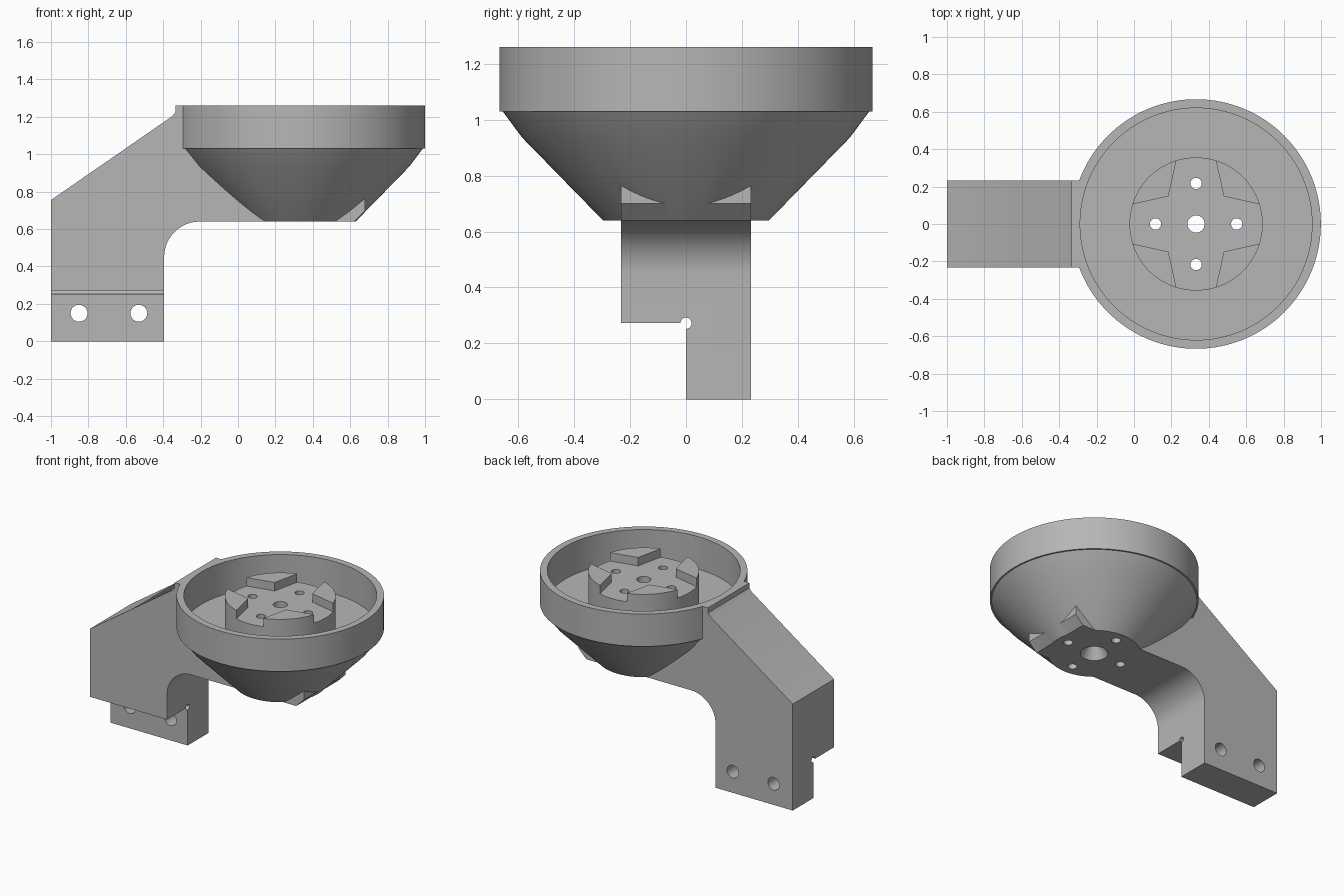
import bpy, bmesh
from math import radians, pi, sin, cos
from mathutils import Matrix, Vector

cube = bpy.data.objects.get("Cube")
if cube:
    bpy.data.objects.remove(cube, do_unlink=True)

GREY = (0.47, 0.47, 0.47, 1)
grey = bpy.data.materials.new("matte_grey")
grey.use_nodes = True
grey.diffuse_color = GREY
grey.node_tree.nodes["Principled BSDF"].inputs["Base Color"].default_value = GREY

BOWL_X = 0.332       # bowl axis
HALF_WIDTH = 0.232   # arm half width
TOP = 1.26
FLOOR = 1.03
BASE = 0.64


def finish(bm, name):
    bmesh.ops.remove_doubles(bm, verts=bm.verts, dist=1e-5)
    bmesh.ops.recalc_face_normals(bm, faces=bm.faces)
    mesh = bpy.data.meshes.new(name)
    bm.to_mesh(mesh)
    bm.free()
    mesh.materials.append(grey)
    obj = bpy.data.objects.new(name, mesh)
    bpy.context.collection.objects.link(obj)
    return obj


def prism(name, points, direction):
    """Extrude a closed 3D polygon along a direction."""
    bm = bmesh.new()
    face = bm.faces.new([bm.verts.new(p) for p in points])
    moved = bmesh.ops.extrude_face_region(bm, geom=[face])["geom"]
    verts = [v for v in moved if isinstance(v, bmesh.types.BMVert)]
    bmesh.ops.translate(bm, verts=verts, vec=direction)
    return finish(bm, name)


def lathe(name, profile, steps=128):
    """Spin an (r, z) profile that starts and ends on the bowl axis."""
    bm = bmesh.new()
    verts = [bm.verts.new((BOWL_X + r, 0, z)) for r, z in profile]
    edges = [bm.edges.new(pair) for pair in zip(verts, verts[1:])]
    bmesh.ops.spin(bm, geom=verts + edges, cent=(BOWL_X, 0, 0), axis=(0, 0, 1),
                   angle=2 * pi, steps=steps, use_merge=True)
    return finish(bm, name)


def rod(name, centre, axis, radius, length, radius_end=None):
    """Cylinder or cone centred on a point, along an axis."""
    bm = bmesh.new()
    turn = Vector((0, 0, 1)).rotation_difference(Vector(axis)).to_matrix().to_4x4()
    bmesh.ops.create_cone(bm, cap_ends=True, segments=40, radius1=radius,
                          radius2=radius if radius_end is None else radius_end,
                          depth=length, matrix=Matrix.Translation(centre) @ turn)
    return finish(bm, name)


def combine(target, tool, operation="DIFFERENCE", keep=False):
    mod = target.modifiers.new("combine", "BOOLEAN")
    mod.operation = operation
    mod.solver = "EXACT"
    mod.object = tool
    bpy.context.view_layer.objects.active = target
    bpy.ops.object.modifier_apply(modifier=mod.name)
    if not keep:
        bpy.data.objects.remove(tool, do_unlink=True)


# Arm: side profile with a filleted elbow, running under the bowl
FILLET = 0.19
elbow = [(-0.395 + FILLET * (1 - cos(a)), BASE - FILLET * (1 - sin(a)))
         for a in (radians(7.5 * i) for i in range(13))]
side = [(-1, 0), (-0.395, 0)] + elbow + [
    (0.62, BASE), (0.68, 0.70), (0.68, 0.80), (0.5, 1.1), (0.5, TOP),
    (-0.335, TOP), (-0.335, 1.225), (-0.352, 1.203), (-1, 0.755)]
arm = prism("arm", [(x, -HALF_WIDTH, z) for x, z in side], (0, 2 * HALF_WIDTH, 0))

# Step at the foot, with a small relief groove in its corner
step = [(-1.1, -0.4, -0.1), (-1.1, 0, -0.1), (-1.1, 0, 0.272), (-1.1, -0.4, 0.272)]
combine(arm, prism("step_cutter", step, (0.9, 0, 0)))
combine(arm, rod("groove_cutter", (-0.7, 0, 0.272), (1, 0, 0), 0.02, 1))

# Mounting holes through the foot
for x in (-0.85, -0.53):
    combine(arm, rod("foot_hole_cutter", (x, 0.1, 0.15), (0, 1, 0), 0.045, 1))

# Bowl: solid cone below a cylindrical wall, joined with the arm and hollowed
bowl = lathe("bowl_and_arm", [(0, BASE), (0.297, BASE), (0.585, 0.935), (0.656, FLOOR),
                              (0.667, FLOOR), (0.667, TOP), (0, TOP)])
combine(bowl, arm, "UNION")
combine(bowl, lathe("cavity_cutter", [(0, FLOOR), (0.62, FLOOR), (0.62, 1.4), (0, 1.4)]))

# Hub: round boss with a cross-shaped recess leaving four corner tabs
hub = lathe("hub", [(0, FLOOR), (0.356, FLOOR), (0.356, 1.255), (0, 1.255)])
cross = []
for k in range(4):
    for x, y in ((0.41, -0.09), (0.41, 0.09), (0.148, 0.148)):
        p = Matrix.Rotation(k * pi / 2, 2) @ Vector((x, y))
        cross.append((BOWL_X + p.x, p.y, 1.195))
combine(hub, prism("cross_cutter", cross, (0, 0, 0.3)))

# Centre bore and four screw holes through hub and bowl
bores = [(0, 0, 0.046)] + [(0.217 * cos(k * pi / 2), 0.217 * sin(k * pi / 2), 0.03)
                           for k in range(4)]
for x, y, radius in bores:
    cutter = rod("bore_cutter", (BOWL_X + x, y, 0.95), (0, 0, 1), radius, 1)
    combine(hub, cutter, keep=True)
    combine(bowl, cutter)

# Countersink under the centre bore
combine(bowl, rod("countersink_cutter", (BOWL_X, 0, 0.67), (0, 0, 1), 0.1, 0.1, 0.046))

# Smooth round walls, sharp edges
for obj in (bowl, hub):
    bpy.ops.object.select_all(action="DESELECT")
    obj.select_set(True)
    bpy.context.view_layer.objects.active = obj
    bpy.ops.object.shade_smooth_by_angle(angle=radians(25))
